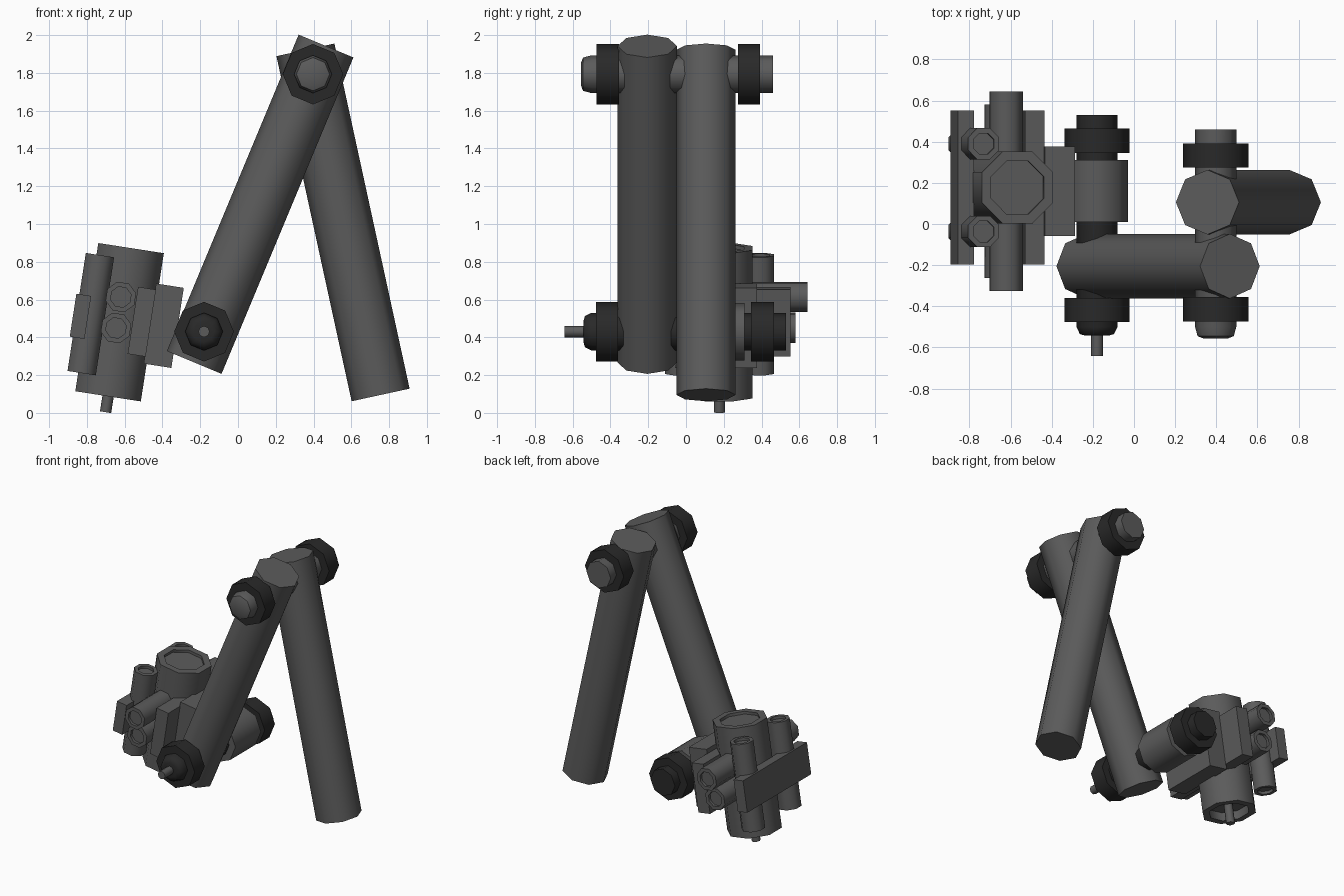
import bpy, bmesh, math
from mathutils import Matrix, Vector

if "Cube" in bpy.data.objects:
    bpy.data.objects.remove(bpy.data.objects["Cube"])


def material(name, v):
    m = bpy.data.materials.new(name)
    m.diffuse_color = (v, v, v, 1)
    m.use_nodes = True
    m.node_tree.nodes["Principled BSDF"].inputs["Base Color"].default_value = m.diffuse_color
    return m


GREY = material("metal_grey", 0.105)
DARK = material("dark_rubber", 0.022)
FLAT = math.radians(22.5)                 # turns an octagon flat side out
ALONG_Y = Matrix.Rotation(math.pi / 2, 4, 'X')   # local z points to the front (-y)


def finish(name, bm, mat, matrix, smooth=True):
    bmesh.ops.recalc_face_normals(bm, faces=bm.faces)
    me = bpy.data.meshes.new(name)
    bm.to_mesh(me)
    bm.free()
    ob = bpy.data.objects.new(name, me)
    bpy.context.collection.objects.link(ob)
    me.materials.append(mat)
    ob.matrix_world = matrix
    if smooth:
        bpy.ops.object.select_all(action='DESELECT')
        ob.select_set(True)
        bpy.context.view_layer.objects.active = ob
        bpy.ops.object.shade_smooth_by_angle(angle=math.radians(50))
    return ob


def turned(name, profile, mat, matrix, phase=0.0, sides=8):
    """Octagonal lathe around local z from (radius, z) pairs, capped at both ends."""
    bm = bmesh.new()
    rings = []
    for r, z in profile:
        rings.append([bm.verts.new((r * math.cos(phase + 2 * math.pi * i / sides),
                                    r * math.sin(phase + 2 * math.pi * i / sides), z))
                      for i in range(sides)])
    for a, b in zip(rings, rings[1:]):
        for i in range(sides):
            j = (i + 1) % sides
            bm.faces.new((a[i], a[j], b[j], b[i]))
    bm.faces.new(rings[0][::-1])
    bm.faces.new(rings[-1])
    return finish(name, bm, mat, matrix)


def tube_profile(r, ri, z0, z1, d0=0.02, d1=0.02):
    """Cylinder with a sunken disc in each end."""
    return [(ri, z0 + d0), (ri, z0), (r, z0), (r, z1), (ri, z1), (ri, z1 - d1)]


def block(name, lo, hi, mat, matrix):
    lo, hi = Vector(lo), Vector(hi)
    bm = bmesh.new()
    bmesh.ops.create_cube(bm, size=1)
    for v in bm.verts:
        v.co = Vector([l + (c + 0.5) * (h - l) for l, h, c in zip(lo, hi, v.co)])
    return finish(name, bm, mat, matrix, smooth=False)


def arm(name, bottom, top, y):
    dx, dz = top[0] - bottom[0], top[1] - bottom[1]
    m = Matrix.Translation((bottom[0], y, bottom[1])) @ Matrix.Rotation(math.atan2(dx, dz), 4, 'Y')
    turned(name, [(0.157, 0), (0.157, math.hypot(dx, dz))], GREY, m)


# Two arms
arm("front_arm", (-0.232, 0.267), (0.466, 1.942), -0.205)
arm("rear_arm", (0.755, 0.095), (0.357, 1.922), 0.106)

# Upper pivot: shaft with domed front end and two nuts
upper = Matrix.Translation((0.397, 0, 1.793)) @ ALONG_Y
turned("upper_shaft", [(0.1, -0.46), (0.1, 0.5), (0.088, 0.545), (0.06, 0.556)], GREY, upper)
for side, a, b in (("front", 0.355, 0.475), ("rear", -0.392, -0.275)):
    turned(f"upper_{side}_nut", [(0.16, a), (0.16, b)], DARK, upper)

# Lower pivot: dark shaft, nuts, thin pin and knuckle
lower = Matrix.Translation((-0.18, 0, 0.43)) @ ALONG_Y
turned("lower_shaft", [(0.1, -0.53), (0.1, 0.5), (0.083, 0.535), (0.055, 0.543)], DARK, lower)
for side, a, b in (("front", 0.36, 0.477), ("rear", -0.465, -0.345)):
    turned(f"lower_{side}_nut", [(0.158, a), (0.158, b)], DARK, lower)
turned("lower_pin", [(0.03, 0.5), (0.03, 0.642)], GREY, lower)
turned("knuckle", [(0.152, -0.31), (0.152, -0.01)], GREY, lower)

# Tool head, tilted about y
head = Matrix.Translation((-0.627, 0.177, 0.48)) @ Matrix.Rotation(math.radians(8.83), 4, 'Y')
turned("head_barrel", tube_profile(0.19, 0.14, -0.397, 0.397, 0.06, 0.02), GREY, head, FLAT)
turned("head_pin", [(0.03, -0.482), (0.03, -0.3)], GREY, head)

# Upright tubes on the outer side
for side, y in (("front", -0.213), ("rear", 0.213)):
    turned(f"{side}_upright_tube", tube_profile(0.082, 0.055, -0.297, 0.335), GREY,
           head @ Matrix.Translation((-0.157, y, 0)), FLAT)

# Cross tubes through the head
for level, z, half in (("upper", 0.133, 0.485), ("lower", -0.033, 0.422)):
    turned(f"{level}_cross_tube", tube_profile(0.083, 0.056, -half, half), GREY,
           head @ Matrix.Translation((-0.014, -0.018, z)) @ ALONG_Y, FLAT)

# Mounting plates
block("outer_plate", (-0.249, -0.375, -0.116), (-0.17, 0.375, 0.114), GREY, head)
block("inner_plate", (0.068, -0.375, -0.159), (0.164, 0.375, 0.2), GREY, head)
block("mount_block", (0.16, -0.236, -0.197), (0.308, 0.2, 0.232), GREY, head)
